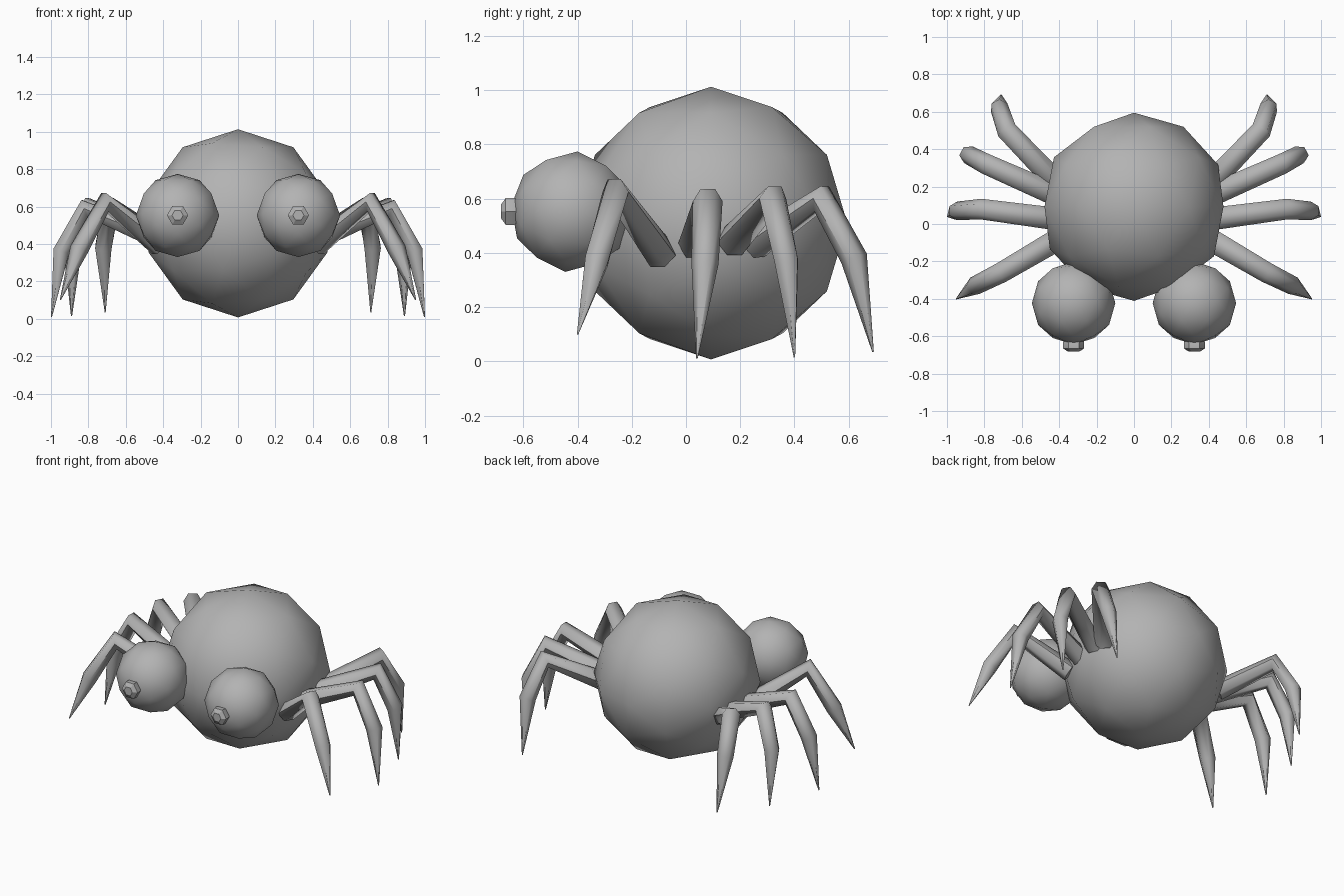
import bpy, bmesh, math
from mathutils import Vector, Matrix

if "Cube" in bpy.data.objects:
    bpy.data.objects.remove(bpy.data.objects["Cube"])

grey = bpy.data.materials.new("plain_grey")
grey.diffuse_color = (0.45, 0.45, 0.45, 1)
grey.use_nodes = True
grey.node_tree.nodes["Principled BSDF"].inputs["Base Color"].default_value = grey.diffuse_color


def finish(name, bm, angle):
    bmesh.ops.recalc_face_normals(bm, faces=bm.faces[:])
    mesh = bpy.data.meshes.new(name)
    bm.to_mesh(mesh)
    bm.free()
    mesh.materials.append(grey)
    ob = bpy.data.objects.new(name, mesh)
    bpy.context.collection.objects.link(ob)
    bpy.ops.object.select_all(action='DESELECT')
    ob.select_set(True)
    bpy.context.view_layer.objects.active = ob
    bpy.ops.object.shade_smooth_by_angle(angle=math.radians(angle))
    return ob


def ball(name, center, radius, rotation):
    bm = bmesh.new()
    bmesh.ops.create_icosphere(bm, subdivisions=2, radius=radius,
                               matrix=Matrix.Translation(center) @ rotation)
    return finish(name, bm, 60)


def tube(name, points, radii, sides, angle):
    """Sweep a polygon along a path, mitred at the bends, capped at both ends."""
    bm = bmesh.new()
    pts = [Vector(p) for p in points]
    rings = []
    for i, (p, r) in enumerate(zip(pts, radii)):
        before = (p - pts[i - 1]).normalized() if i else Vector()
        after = (pts[i + 1] - p).normalized() if i < len(pts) - 1 else Vector()
        d = (before + after).normalized()
        # side axis is level, second axis lies in the bending plane
        axis = pts[-1] - pts[0]
        u = Vector((-axis.y, axis.x, 0)).normalized()
        if u.length < 0.5:
            u = Vector((1, 0, 0))
        v = d.cross(u).normalized()
        u = v.cross(d).normalized()
        rings.append([bm.verts.new(p + r * (math.cos(a) * u + math.sin(a) * v))
                      for a in (2 * math.pi * k / sides for k in range(sides))])
    for a, b in zip(rings, rings[1:]):
        for k in range(sides):
            n = (k + 1) % sides
            bm.faces.new((a[k], a[n], b[n], b[k]))
    bm.faces.new(rings[0])
    bm.faces.new(rings[-1])
    return finish(name, bm, angle)


# Round body
ball("body", (0, 0.092, 0.51), 0.503, Matrix.Rotation(math.radians(-90), 4, 'X'))

# Leg paths on one side: hip, knee, shin, foot tip
legs = {
    "front": [(0.42, -0.09, 0.39), (0.71, -0.26, 0.625), (0.85, -0.33, 0.37), (0.95, -0.40, 0.10)],
    "front_middle": [(0.44, 0.03, 0.43), (0.82, 0.08, 0.59), (0.945, 0.07, 0.36), (0.997, 0.04, 0.01)],
    "rear_middle": [(0.45, 0.17, 0.44), (0.79, 0.32, 0.60), (0.885, 0.37, 0.37), (0.89, 0.40, 0.015)],
    "rear": [(0.44, 0.25, 0.43), (0.68, 0.50, 0.60), (0.72, 0.62, 0.38), (0.71, 0.69, 0.035)],
}
eye_turn = (Matrix.Rotation(math.radians(52.6), 4, 'X')
            @ Matrix.Rotation(math.radians(-90), 4, 'Z'))

for side, s in (("right", 1), ("left", -1)):
    # Bulging eye with a small faceted pupil
    ball(side + "_eye", (s * 0.323, -0.423, 0.552), 0.223, eye_turn)
    tube(side + "_pupil",
         [(s * 0.323, y, 0.553) for y in (-0.60, -0.635, -0.665, -0.682)],
         [0.04, 0.057, 0.057, 0.03], 6, 25)
    # Bent legs tapering to a point
    for place, path in legs.items():
        tube(f"{side}_{place}_leg", [(s * x, y, z) for x, y, z in path],
             [0.06, 0.055, 0.05, 0.003], 6, 65)
